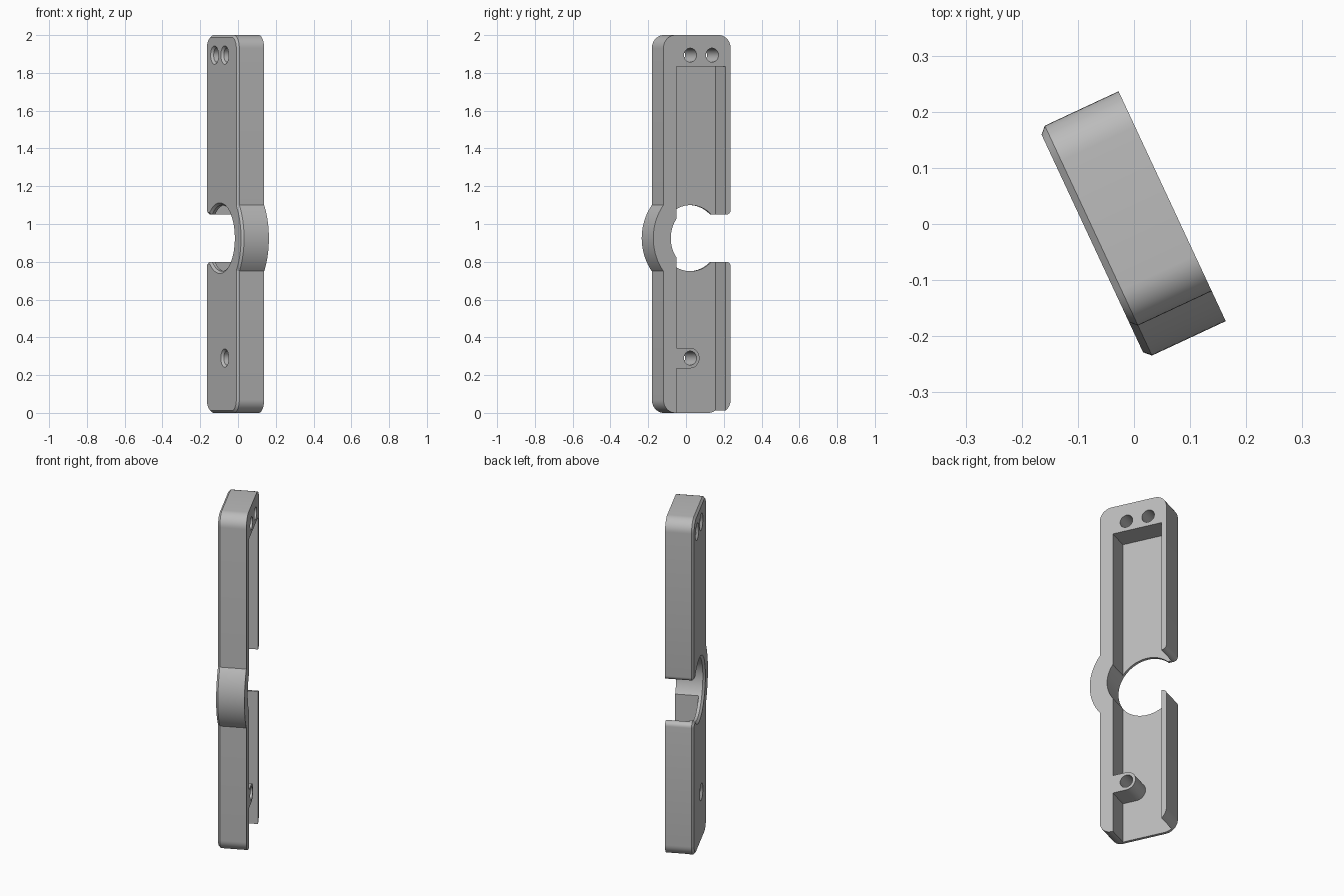
import bpy, bmesh
from math import radians, degrees, sin, cos, asin

cube = bpy.data.objects.get("Cube")
if cube:
    bpy.data.objects.remove(cube, do_unlink=True)

TURN = radians(25)            # the plate stands turned about z
BACK, RIM = -0.082, 0.075     # outer face and open rim along the thickness
FLOOR = -0.053
LEFT, RIGHT = -0.167, 0.226   # side walls
CHAMFER = 0.012
HOLE_Z, HOLE_V, HOLE_R = 0.925, 0.051, 0.175
SLOT = 0.125                  # half height of the side opening
BUMP_R, BUMP_V = 0.289, 0.063

grey = bpy.data.materials.new("grey_plastic")
grey.use_nodes = True
colour = (0.5, 0.5, 0.5, 1)
grey.diffuse_color = colour
grey.node_tree.nodes["Principled BSDF"].inputs["Base Color"].default_value = colour


def arc(v, z, r, start, end, steps=10):
    angles = [radians(start + (end - start) * i / steps) for i in range(steps + 1)]
    return [(v + r * cos(a), z + r * sin(a)) for a in angles]


def make_object(name, bm):
    bmesh.ops.recalc_face_normals(bm, faces=bm.faces)
    mesh = bpy.data.meshes.new(name)
    bm.to_mesh(mesh)
    bm.free()
    mesh.materials.append(grey)
    obj = bpy.data.objects.new(name, mesh)
    obj.rotation_euler.z = TURN
    bpy.context.collection.objects.link(obj)
    return obj


def prism(name, profile, u0, u1, chamfer=0):
    """Extrude a side profile through the thickness, chamfering its outer face."""
    bm = bmesh.new()
    face = bm.faces.new([bm.verts.new((u0, v, z)) for v, z in profile])
    rim = list(face.edges)
    new = bmesh.ops.extrude_face_region(bm, geom=[face], use_keep_orig=True)["geom"]
    moved = [g for g in new if isinstance(g, bmesh.types.BMVert)]
    bmesh.ops.translate(bm, verts=moved, vec=(u1 - u0, 0, 0))
    if chamfer:
        bmesh.ops.recalc_face_normals(bm, faces=bm.faces)
        bmesh.ops.bevel(bm, geom=rim, offset=chamfer, segments=1, affect='EDGES')
    return make_object(name, bm)


def screw_cutter(name, v, z, r=0.037, sides=32):
    """Straight hole with a countersink on the outer face."""
    bm = bmesh.new()
    stations = [(BACK - CHAMFER, r + 2 * CHAMFER), (BACK + CHAMFER, r), (RIM + 0.1, r)]
    rings = []
    for u, radius in stations:
        ring = arc(v, z, radius, 0, 360, sides)[:-1]
        rings.append([bm.verts.new((u, a, b)) for a, b in ring])
    for a, b in zip(rings, rings[1:]):
        for i in range(sides):
            j = (i + 1) % sides
            bm.faces.new((a[i], a[j], b[j], b[i]))
    bm.faces.new(rings[0])
    bm.faces.new(rings[-1])
    return make_object(name, bm)


# Body outline: rounded bar, side bump and round opening with a side slot
R, r = 0.07, 0.025
gap = degrees(asin(SLOT / HOLE_R))
swell = degrees(asin(HOLE_R / BUMP_R))
outline = (
    arc(LEFT + R, R, R, 180, 270)
    + arc(RIGHT - R, R, R, 270, 360)
    + arc(RIGHT - r, HOLE_Z - SLOT - r, r, 0, 90, 6)
    + arc(HOLE_V, HOLE_Z, HOLE_R, -gap, gap - 360, 48)
    + arc(RIGHT - r, HOLE_Z + SLOT + r, r, 270, 360, 6)
    + arc(RIGHT - R, 2 - R, R, 0, 90)
    + arc(LEFT + R, 2 - R, R, 90, 180)
    + arc(BUMP_V, HOLE_Z, BUMP_R, 180 - swell, 180 + swell, 24)
)
body = prism("housing", outline, BACK, RIM, CHAMFER)

# Pocket, open at the bottom, leaving a screw boss on the left wall
boss_v, boss_z, boss_r = -0.01, 0.29, 0.054
inner_left, inner_right = -0.09, 0.196
pocket = (
    [(inner_left, -0.1), (inner_right, -0.1), (inner_right, 1.835), (inner_left, 1.835)]
    + [(inner_left, boss_z + boss_r)]
    + arc(boss_v, boss_z, boss_r, 90, -90, 16)
    + [(inner_left, boss_z - boss_r)]
)
cutters = [prism("pocket_cutter", pocket, FLOOR, RIM + 0.1)]

# Two screw holes at the top and one through the boss
for v, z in ((boss_v, 1.894), (0.118, 1.894), (boss_v, boss_z)):
    cutters.append(screw_cutter("screw_cutter", v, z))

bpy.ops.object.select_all(action='DESELECT')
bpy.context.view_layer.objects.active = body
body.select_set(True)
for cutter in cutters:
    cutter.hide_render = True
    cut = body.modifiers.new("cut", 'BOOLEAN')
    cut.operation = 'DIFFERENCE'
    cut.solver = 'EXACT'
    cut.object = cutter
    bpy.ops.object.modifier_apply(modifier=cut.name)
    bpy.data.objects.remove(cutter, do_unlink=True)

bpy.ops.object.shade_smooth_by_angle(angle=radians(25))
